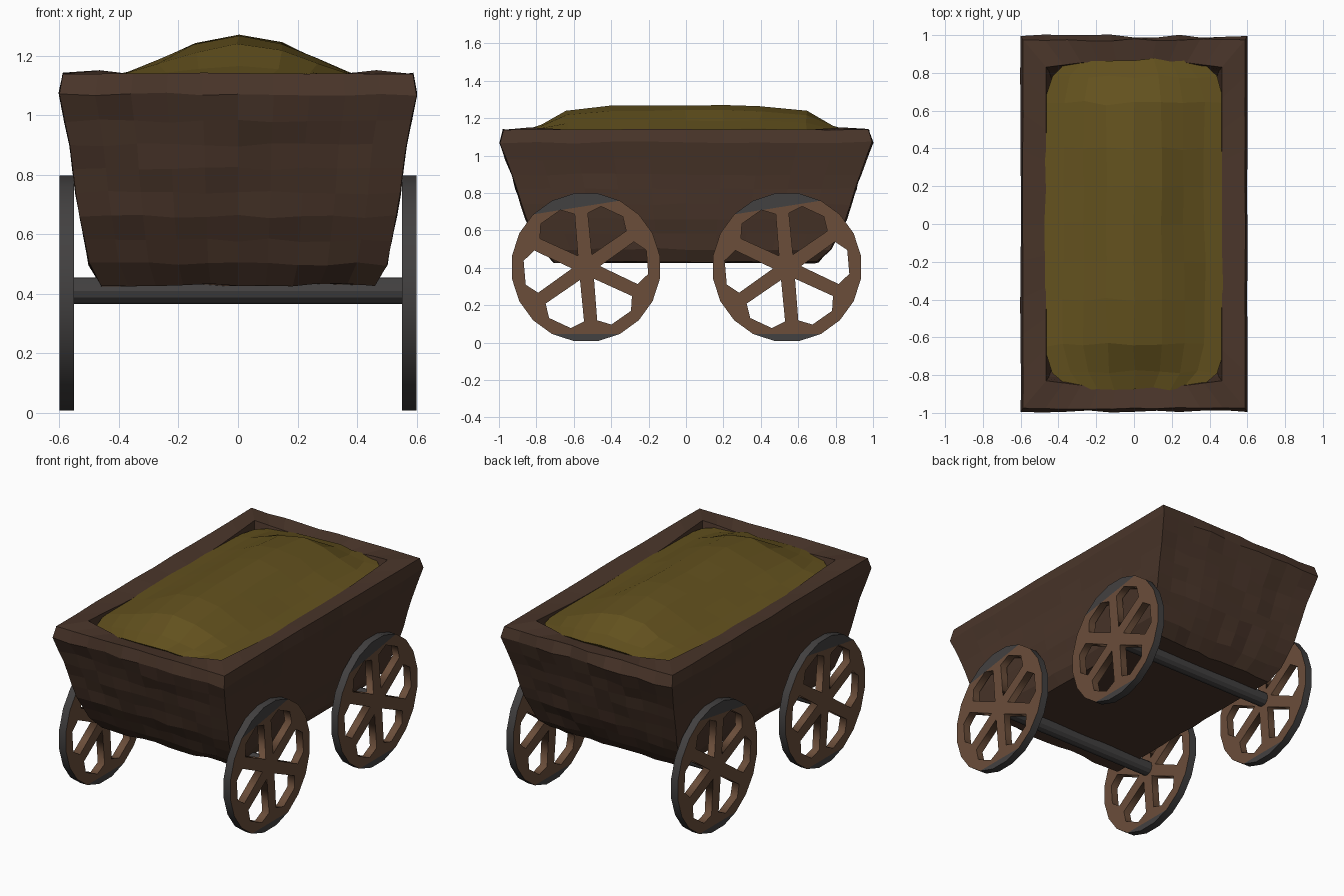
import bpy, bmesh, math, random
from mathutils import Vector

if "Cube" in bpy.data.objects:
    bpy.data.objects.remove(bpy.data.objects["Cube"])

random.seed(4)


def mat(name, r, g, b):
    m = bpy.data.materials.new(name)
    m.diffuse_color = (r, g, b, 1)
    m.use_nodes = True
    m.node_tree.nodes["Principled BSDF"].inputs["Base Color"].default_value = m.diffuse_color
    return m


DARK_WOOD = mat("dark_wood", 0.068, 0.036, 0.023)
LIGHT_WOOD = mat("light_wood", 0.145, 0.075, 0.042)
IRON = mat("iron", 0.055, 0.052, 0.052)
GRAIN = mat("heap", 0.125, 0.083, 0.013)


def finish(name, bm, *mats):
    bmesh.ops.recalc_face_normals(bm, faces=bm.faces)
    me = bpy.data.meshes.new(name)
    bm.to_mesh(me)
    bm.free()
    for m in mats:
        me.materials.append(m)
    ob = bpy.data.objects.new(name, me)
    bpy.context.collection.objects.link(ob)
    return ob


def jit(a):
    return random.uniform(-a, a)


def lerp_table(table, v):
    for (a, fa), (b, fb) in zip(table, table[1:]):
        if v <= b:
            return fa + (fb - fa) * (v - a) / (b - a)
    return table[-1][1]


# Tub: rectangular rings lofted up the outside, over the rim and down the inside
N = 10


def ring(bm, hx, hy, z, rough=0.0, wave=0.0, rim=False):
    corners = [(-hx, -hy), (hx, -hy), (hx, hy), (-hx, hy)]
    out = []
    for k in range(4):
        a, b = Vector(corners[k]), Vector(corners[(k + 1) % 4])
        end_side = k % 2 == 0
        for i in range(N):
            p = a.lerp(b, i / N)
            x, y, zz = p.x, p.y, z + jit(wave)
            if i and end_side:
                y += jit(rough)
            elif i:
                x += jit(rough * 0.3)
            if rim:
                # inner rim edge stands up at the corners and dips midway
                bow = min(1, 4 * i / N, 4 * (N - i) / N)
                zz -= 0.03 * bow
                if end_side:
                    y += math.copysign(0.03 * bow, y)
            out.append(bm.verts.new((x, y, zz)))
    return out


X_PROFILE = [(0.43, 0.46), (0.50, 0.50), (0.70, 0.54), (0.90, 0.565), (1.07, 0.60)]
Y_PROFILE = [(0.43, 0.70), (0.50, 0.77), (0.65, 0.85), (0.90, 0.93), (1.07, 0.995)]
bm = bmesh.new()
rings = []
for z in (0.43, 0.50, 0.58, 0.66, 0.74, 0.82, 0.90, 0.98, 1.07):
    rings.append(ring(bm, lerp_table(X_PROFILE, z), lerp_table(Y_PROFILE, z), z,
                      0.009, 0.006))
rings.append(ring(bm, 0.588, 0.975, 1.14, 0.006, 0.003))
rings.append(ring(bm, 0.465, 0.83, 1.152, 0, 0.002, rim=True))
rings.append(ring(bm, 0.45, 0.81, 1.00))
rings.append(ring(bm, 0.40, 0.66, 0.52))
for lo, hi in zip(rings, rings[1:]):
    for i in range(4 * N):
        j = (i + 1) % (4 * N)
        bm.faces.new((lo[i], lo[j], hi[j], hi[i]))
bm.faces.new(rings[0])
bm.faces.new(rings[-1])
finish("tub", bm, DARK_WOOD)

# Heap: ridged grid with clipped corners and a short skirt into the tub
Z_ACROSS = [(0, 1.27), (0.15, 1.24), (0.27, 1.185), (0.38, 1.14), (0.49, 1.118)]
FALL_ALONG = [(0, 1), (0.38, 1), (0.63, 0.82), (0.78, 0.3), (0.88, 0.08)]
WIDTH = [(0, 0.48), (0.65, 0.48), (0.80, 0.43), (0.88, 0.33)]
US = (-1, -0.78, -0.55, -0.3, 0, 0.3, 0.55, 0.78, 1)
VS = (-0.87, -0.78, -0.64, -0.4, -0.2, 0, 0.2, 0.4, 0.64, 0.78, 0.87)
bm = bmesh.new()
rows = []
for y in VS:
    row = []
    for u in US:
        x = u * lerp_table(WIDTH, abs(y))
        z = 1.118 + (lerp_table(Z_ACROSS, abs(x)) - 1.118) * lerp_table(FALL_ALONG, abs(y))
        row.append(bm.verts.new((x + jit(0.006), y + jit(0.012), z + jit(0.004))))
    rows.append(row)
for r0, r1 in zip(rows, rows[1:]):
    for i in range(len(US) - 1):
        bm.faces.new((r0[i], r0[i + 1], r1[i + 1], r1[i]))
edge = [e for e in bm.edges if e.is_boundary]
skirt = bmesh.ops.extrude_edge_only(bm, edges=edge)["geom"]
for v in skirt:
    if isinstance(v, bmesh.types.BMVert):
        v.co = (v.co.x * 0.9, v.co.y * 0.9, v.co.z - 0.12)
finish("heap", bm, GRAIN)


# Wheels: filled 2D outline with six spoke gaps, extruded, iron on the tread
def polar(r, deg, c=(0, 0)):
    a = math.radians(deg)
    return (c[0] + r * math.cos(a), c[1] + r * math.sin(a))


def wheel_mesh():
    cu = bpy.data.curves.new("wheel_outline", "CURVE")
    cu.dimensions = "2D"
    cu.fill_mode = "BOTH"
    cu.extrude = 0.024
    loops = [[polar(0.4, 360 * i / 20 + 9) for i in range(20)]]
    for k in range(6):
        mid = 125 + 60 * k
        loops.append([polar(0.075, mid), polar(0.29, mid - 23), polar(0.335, mid - 11),
                      polar(0.335, mid + 11), polar(0.29, mid + 23)])
    for pts in loops:
        sp = cu.splines.new("POLY")
        sp.points.add(len(pts) - 1)
        sp.use_cyclic_u = True
        for p, (x, y) in zip(sp.points, pts):
            p.co = (x, y, 0, 1)
    tmp = bpy.data.objects.new("wheel_outline", cu)
    bpy.context.collection.objects.link(tmp)
    bpy.context.view_layer.update()
    me = bpy.data.meshes.new_from_object(tmp)
    bpy.data.objects.remove(tmp)
    return me


base = wheel_mesh()
for end, y in (("front", -0.535), ("back", 0.54)):
    for side, s in (("left", -1), ("right", 1)):
        bm = bmesh.new()
        bm.from_mesh(base)
        bmesh.ops.remove_doubles(bm, verts=bm.verts, dist=1e-4)
        for f in bm.faces:
            f.material_index = int(all(v.co.xy.length > 0.38 for v in f.verts))
        for v in bm.verts:
            v.co = (s * 0.575 + v.co.z, y + v.co.x, 0.403 + v.co.y)
        finish(f"{end}_{side}_wheel", bm, LIGHT_WOOD, IRON)

    # Axle
    bm = bmesh.new()
    bmesh.ops.create_cone(bm, cap_ends=True, segments=12, radius1=0.045,
                          radius2=0.045, depth=1.12)
    for v in bm.verts:
        v.co = (v.co.z, y + v.co.x, 0.41 + v.co.y)
    finish(f"{end}_axle", bm, IRON)
